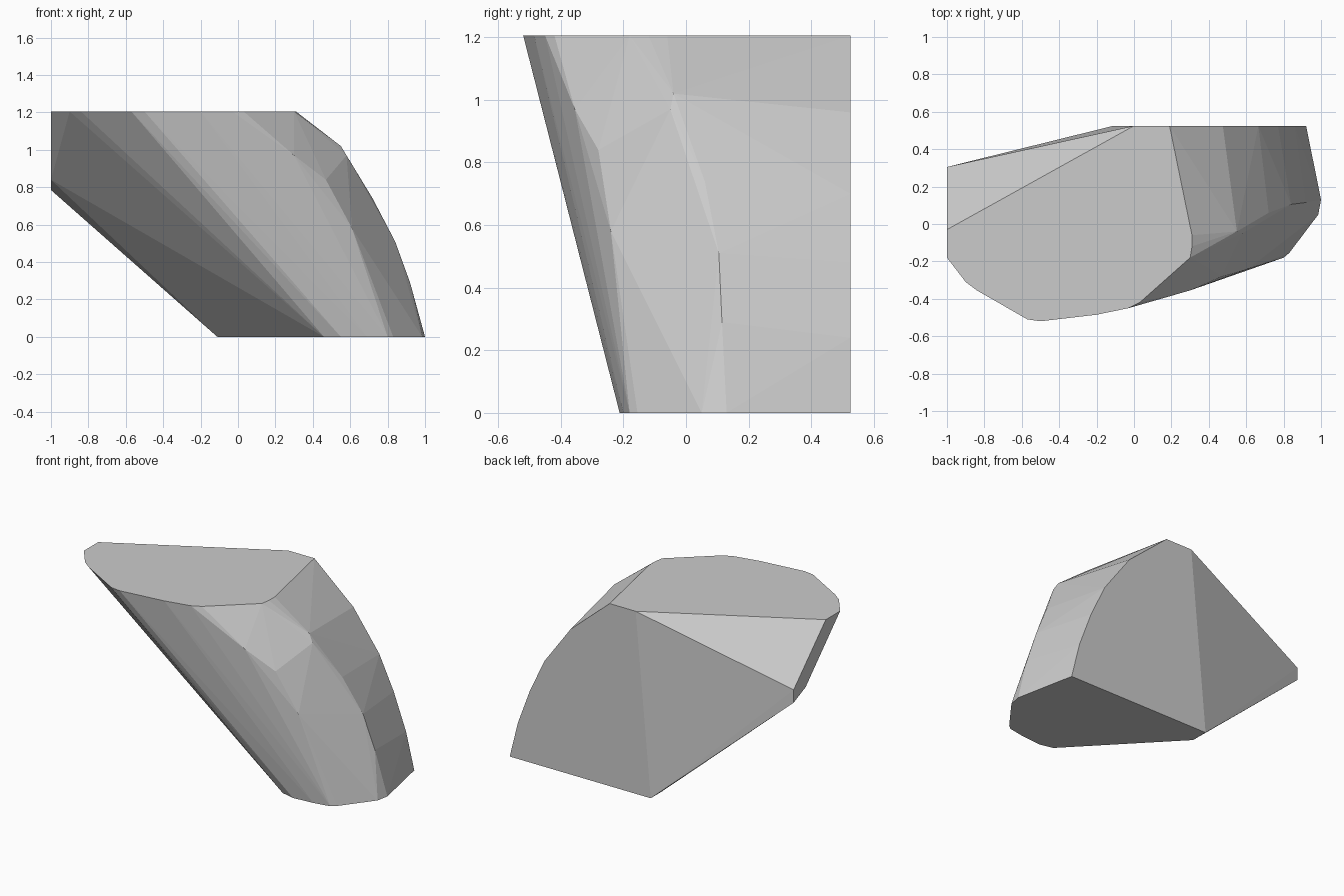
import bpy
import bmesh
from math import radians

# Remove the default cube
default_cube = bpy.data.objects.get("Cube")
if default_cube:
    bpy.data.objects.remove(default_cube, do_unlink=True)

TOP_HEIGHT = 1.205
BACK_DEPTH = 0.525
TIP_SIDE = -1.0


def make_material(name, color):
    material = bpy.data.materials.new(name)
    material.use_nodes = True
    material.diffuse_color = color
    material.node_tree.nodes["Principled BSDF"].inputs["Base Color"].default_value = color
    return material


def convex_block(name, points, material):
    """Wrap a faceted solid around its outline points."""
    bm = bmesh.new()
    for point in points:
        bm.verts.new(point)
    result = bmesh.ops.convex_hull(bm, input=bm.verts[:])
    spare = set(result["geom_interior"]) | set(result["geom_unused"])
    loose = [item for item in spare if isinstance(item, bmesh.types.BMVert) and item.is_valid]
    bmesh.ops.delete(bm, geom=loose, context="VERTS")
    bmesh.ops.dissolve_limit(bm, angle_limit=radians(0.5), verts=bm.verts[:], edges=bm.edges[:])
    bmesh.ops.recalc_face_normals(bm, faces=bm.faces[:])
    mesh = bpy.data.meshes.new(name)
    bm.to_mesh(mesh)
    bm.free()
    mesh.materials.append(material)
    block = bpy.data.objects.new(name, mesh)
    bpy.context.collection.objects.link(block)
    return block


# Flat top outline (x, y)
top_outline = [
    (-1, -.03), (-1, -.18), (-.9, -.31), (-.84, -.355), (-.57, -.51), (-.5, -.52),
    (-.2, -.485), (-.03, -.45), (.03, -.42), (.3, -.18), (.31, -.12), (.31, -.06),
]

# Flat base outline (x, y)
base_outline = [
    (-.11, BACK_DEPTH), (-.11, .41), (.46, -.19), (.55, -.212), (.69, -.2),
    (.8, -.18), (.83, -.155), (.985, .05), (1, .13),
]

# Curved rim of the flat back (x, z)
back_rim = [
    (0, TOP_HEIGHT), (.19, TOP_HEIGHT), (.475, .96), (.665, .7),
    (.77, .48), (.86, .24), (.92, 0),
]

# Cut end at the narrow tip (y, z)
tip_end = [(.305, .87), (.305, .785), (.18, .84)]

# Ridges running down the rounded side (x, y, z)
front_ridge = [(.3, -.355, .97), (.47, -.28, .84), (.61, -.24, .58)]
side_ridge = [(.55, -.04, 1.02), (.58, -.05, .97), (.72, .06, .74), (.84, .105, .51), (.92, .115, .29)]

points = [(x, y, TOP_HEIGHT) for x, y in top_outline]
points += [(x, y, 0) for x, y in base_outline]
points += [(x, BACK_DEPTH, z) for x, z in back_rim]
points += [(TIP_SIDE, y, z) for y, z in tip_end]
points += front_ridge + side_ridge

stone_grey = make_material("stone grey", (0.6, 0.6, 0.6, 1))
convex_block("faceted_rock", points, stone_grey)
